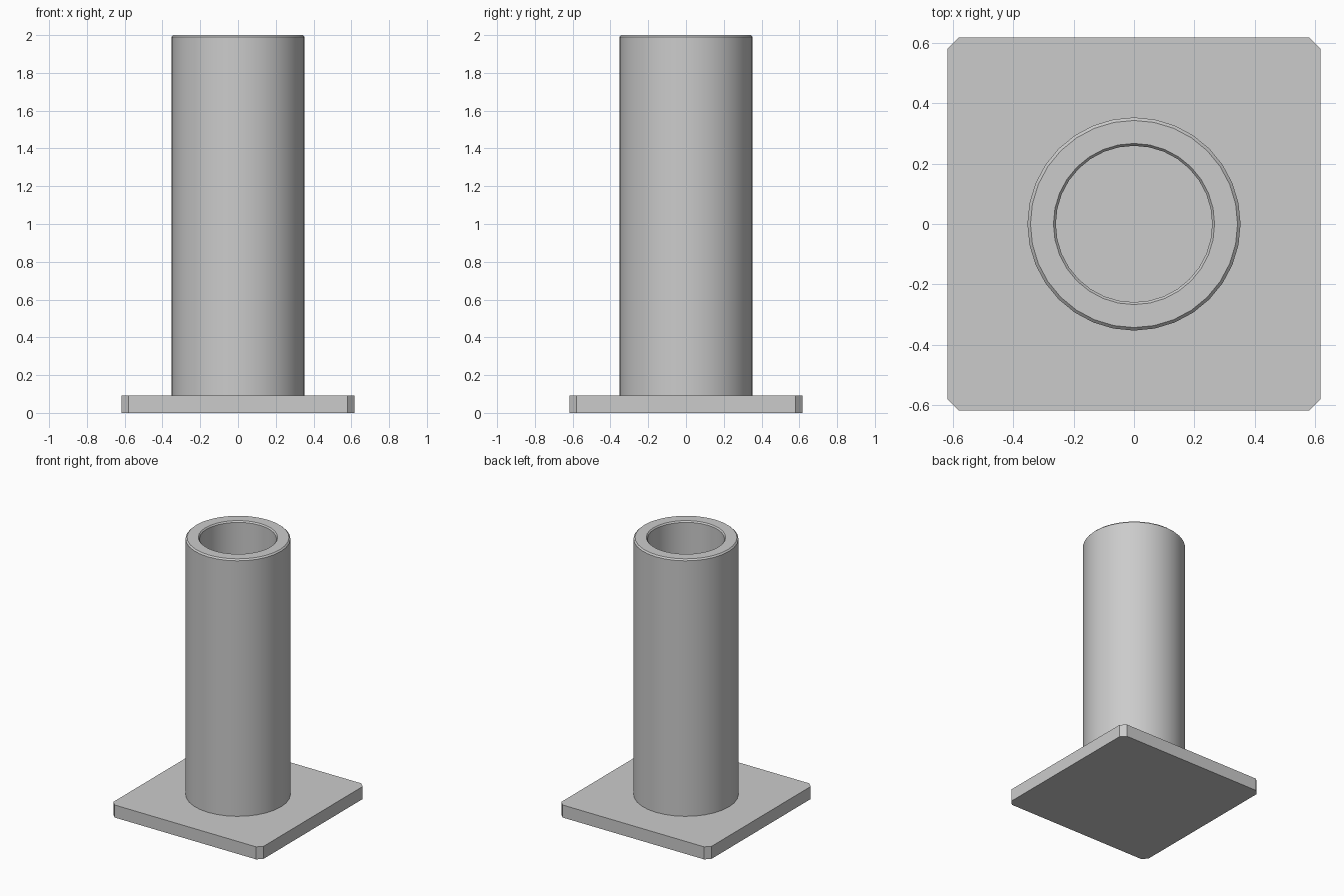
import bpy, bmesh, math

cube = bpy.data.objects.get("Cube")
if cube:
    bpy.data.objects.remove(cube, do_unlink=True)

# Single plain grey
grey = bpy.data.materials.new("plain grey")
grey.use_nodes = True
color = (0.6, 0.6, 0.6, 1)
grey.diffuse_color = color
grey.node_tree.nodes["Principled BSDF"].inputs["Base Color"].default_value = color

HALF, CORNER, PLATE_TOP = 0.617, 0.036, 0.093
SEGMENTS = 32


def finish(name, bm):
    bmesh.ops.recalc_face_normals(bm, faces=bm.faces)
    mesh = bpy.data.meshes.new(name)
    bm.to_mesh(mesh)
    bm.free()
    mesh.materials.append(grey)
    obj = bpy.data.objects.new(name, mesh)
    bpy.context.collection.objects.link(obj)
    return obj


# Square base plate with chamfered vertical corners
bm = bmesh.new()
bmesh.ops.create_cube(bm, size=1)
for v in bm.verts:
    v.co = (v.co.x * 2 * HALF, v.co.y * 2 * HALF, (v.co.z + 0.5) * PLATE_TOP)
uprights = [e for e in bm.edges if abs(e.verts[0].co.z - e.verts[1].co.z) > 0.01]
bmesh.ops.bevel(bm, geom=uprights, offset=CORNER, offset_type='OFFSET',
                segments=1, affect='EDGES')
# Bevel offset is measured along the sides of each square corner
finish("base_plate", bm)

# Hollow tube: outer wall, bevelled lip, inner wall
profile = [(0.353, PLATE_TOP), (0.353, 1.99), (0.343, 2.0),
           (0.267, 2.0), (0.259, 1.99), (0.259, PLATE_TOP)]
bm = bmesh.new()
verts = [bm.verts.new((r, 0, z)) for r, z in profile]
edges = [bm.edges.new(pair) for pair in zip(verts, verts[1:])]
bmesh.ops.spin(bm, geom=verts + edges, cent=(0, 0, 0), axis=(0, 0, 1),
               angle=math.tau, steps=SEGMENTS, use_duplicate=False)
bmesh.ops.remove_doubles(bm, verts=bm.verts, dist=0.0005)
tube = finish("tube", bm)

bpy.ops.object.select_all(action='DESELECT')
tube.select_set(True)
bpy.context.view_layer.objects.active = tube
bpy.ops.object.shade_smooth_by_angle(angle=math.radians(30))
